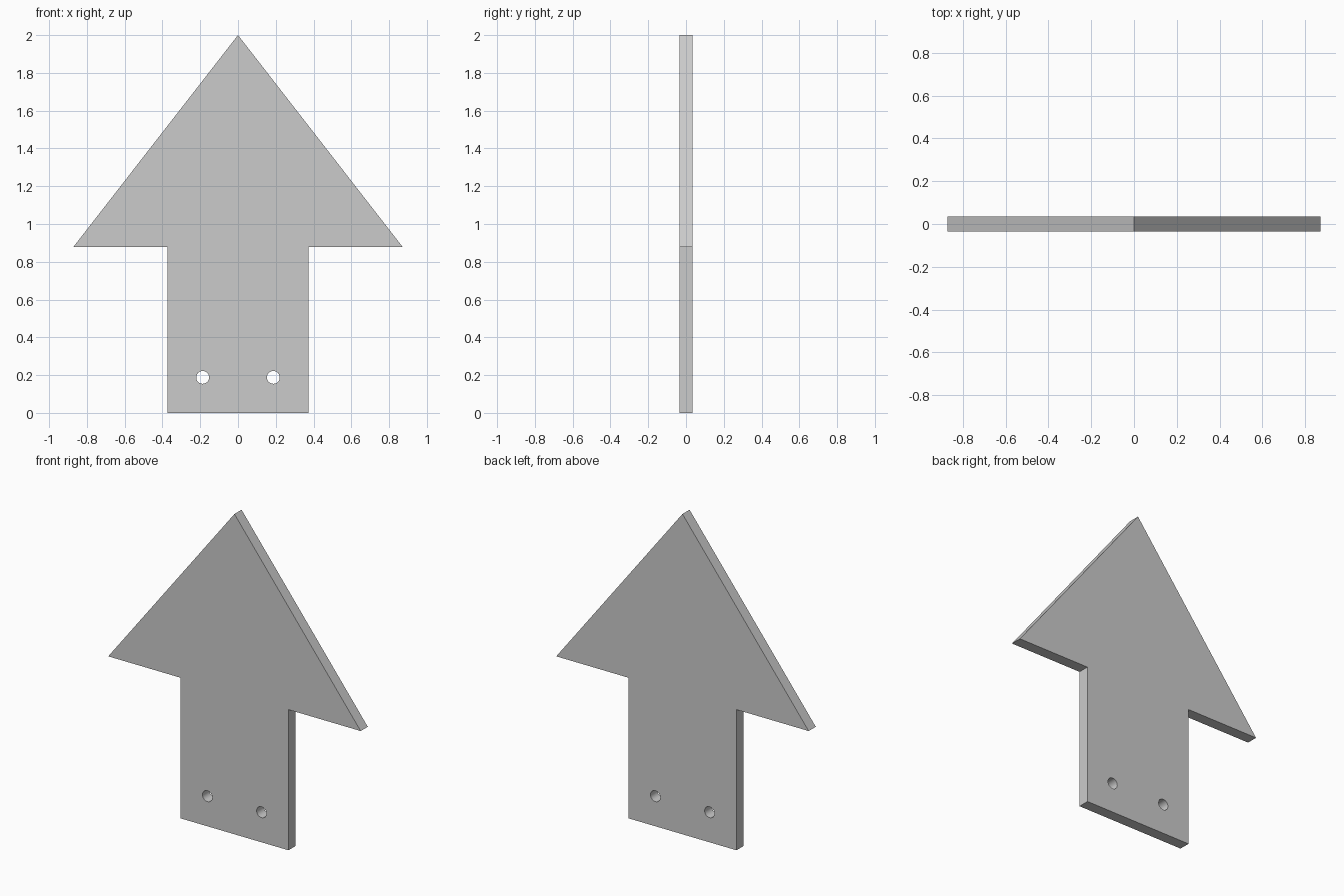
import bpy
import bmesh
from math import radians

if "Cube" in bpy.data.objects:
    bpy.data.objects.remove(bpy.data.objects["Cube"])

HALF_THICK = 0.035
HOLE_X, HOLE_Z, HOLE_R = 0.187, 0.188, 0.034

# Arrow plate: right half of the outline, mirrored and extruded in y
half = [(0.373, 0), (0.373, 0.878), (0.872, 0.878)]
outline = half + [(0, 2)] + [(-x, z) for x, z in reversed(half)]

bm = bmesh.new()
face = bm.faces.new([bm.verts.new((x, -HALF_THICK, z)) for x, z in outline])
ext = bmesh.ops.extrude_face_region(bm, geom=[face])
moved = [v for v in ext["geom"] if isinstance(v, bmesh.types.BMVert)]
bmesh.ops.translate(bm, verts=moved, vec=(0, 2 * HALF_THICK, 0))
bmesh.ops.recalc_face_normals(bm, faces=bm.faces)
mesh = bpy.data.meshes.new("arrow_plate")
bm.to_mesh(mesh)
bm.free()
plate = bpy.data.objects.new("arrow_plate", mesh)
bpy.context.collection.objects.link(plate)

# Two round mounting holes through the shaft
cutters = []
for name, x in (("left_hole_cutter", -HOLE_X), ("right_hole_cutter", HOLE_X)):
    bpy.ops.mesh.primitive_cylinder_add(vertices=32, radius=HOLE_R, depth=0.3,
                                        location=(x, 0, HOLE_Z),
                                        rotation=(radians(90), 0, 0))
    cutter = bpy.context.object
    cutter.name = name
    cutter.hide_render = True
    cutters.append(cutter)
    mod = plate.modifiers.new(name, 'BOOLEAN')
    mod.operation = 'DIFFERENCE'
    mod.solver = 'EXACT'
    mod.object = cutter

# Apply the cuts, remove the cutters, smooth only the hole walls
bpy.ops.object.select_all(action='DESELECT')
plate.select_set(True)
bpy.context.view_layer.objects.active = plate
for mod in list(plate.modifiers):
    bpy.ops.object.modifier_apply(modifier=mod.name)
for cutter in cutters:
    bpy.data.objects.remove(cutter, do_unlink=True)
bpy.ops.object.shade_smooth_by_angle(angle=radians(30))
